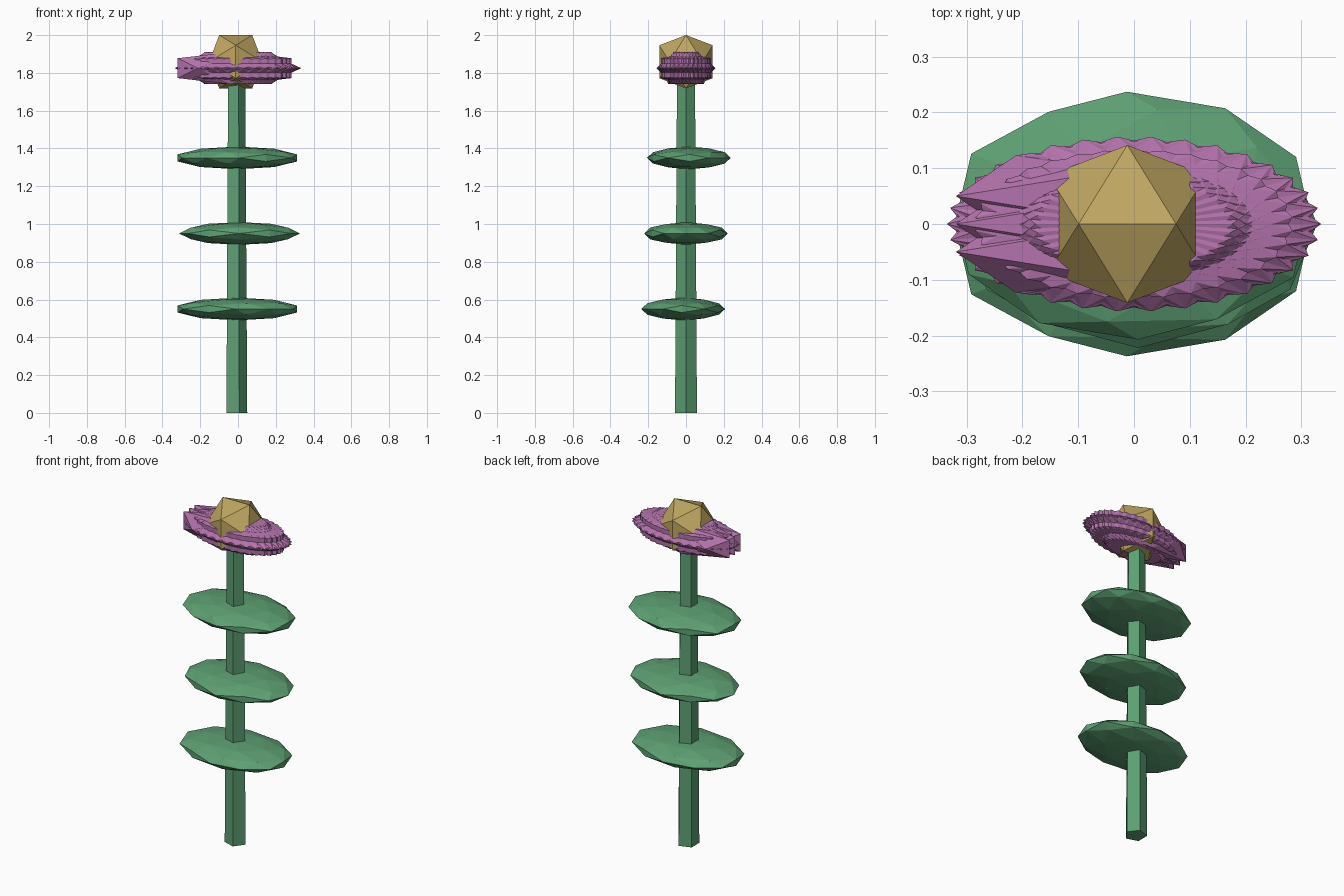
import bpy, bmesh
from math import sqrt, pi, cos, sin, radians
from mathutils import Vector, Matrix

if "Cube" in bpy.data.objects:
    bpy.data.objects.remove(bpy.data.objects["Cube"])

CX = -0.012  # stem axis


def material(name, rgb):
    m = bpy.data.materials.new(name)
    m.diffuse_color = (*rgb, 1)
    m.use_nodes = True
    m.node_tree.nodes["Principled BSDF"].inputs["Base Color"].default_value = m.diffuse_color
    return m


green = material("leaf_green", (0.11, 0.35, 0.17))
purple = material("petal_purple", (0.45, 0.17, 0.41))
gold = material("centre_gold", (0.52, 0.38, 0.12))


def ico_points(detail):
    """Unit icosahedron with an edge on top; detail 1 adds edge midpoints."""
    t = (1 + sqrt(5)) / 2
    raw = []
    for a in (-1, 1):
        for b in (-t, t):
            raw += [Vector((a, 0, b)), Vector((0, b, a)), Vector((b, a, 0))]
    pts = [v.normalized() for v in raw]
    if detail:
        for i, p in enumerate(raw):
            for q in raw[i + 1:]:
                if abs((p - q).length - 2) < 0.01:
                    pts.append((p + q).normalized())
    return pts


def blob(detail, centre, scale, turn=0):
    """Faceted ball turned about z, then stretched and placed."""
    m = (Matrix.Translation(centre) @ Matrix.Diagonal((*scale, 1))
         @ Matrix.Rotation(radians(turn), 4, 'Z'))
    return [m @ p for p in ico_points(detail)]


def build(name, shells, mat):
    """Each shell is a convex set of points."""
    bm = bmesh.new()
    for pts in shells:
        part = bmesh.new()
        for p in pts:
            part.verts.new(p)
        bmesh.ops.convex_hull(part, input=part.verts[:])
        bmesh.ops.recalc_face_normals(part, faces=part.faces[:])
        tmp = bpy.data.meshes.new("tmp")
        part.to_mesh(tmp)
        part.free()
        bm.from_mesh(tmp)
        bpy.data.meshes.remove(tmp)
    me = bpy.data.meshes.new(name)
    bm.to_mesh(me)
    bm.free()
    me.materials.append(mat)
    ob = bpy.data.objects.new(name, me)
    bpy.context.collection.objects.link(ob)
    return ob


# Five-sided tapered stem
build("stem", [[Vector((CX + r * cos(2 * pi * i / 5), r * sin(2 * pi * i / 5), z))
                for z, r in ((0, 0.061), (1.8, 0.05)) for i in range(5)]], green)

# Three flattened leaf discs, each turned and shifted a little
for name, z, turn, x, y, a in (("lower_leaf", 0.55, -60, -0.003, -0.015, 0.333),
                               ("middle_leaf", 0.95, 0, 0.008, 0, 0.32),
                               ("upper_leaf", 1.35, 60, -0.003, 0.015, 0.333)):
    build(name, [blob(1, (x, y, z), (a, 0.222, 0.06), turn)], green)

# Spiky petal mass: many turned copies, plus a blunt left end
N = 17
petals = [blob(0, (0, 0, 1.825), (0.335, 0.157, 0.1), 360 * i / N) for i in range(N)]
petals += [blob(0, (-0.04, y, 1.825), (0.328, 0.085, 0.1), 90) for y in (-0.05, 0, 0.05)]
build("petals", petals, purple)

# Flower centre
build("flower_centre", [blob(0, (CX, 0, 1.859), (0.166, 0.166, 0.166))], gold)
